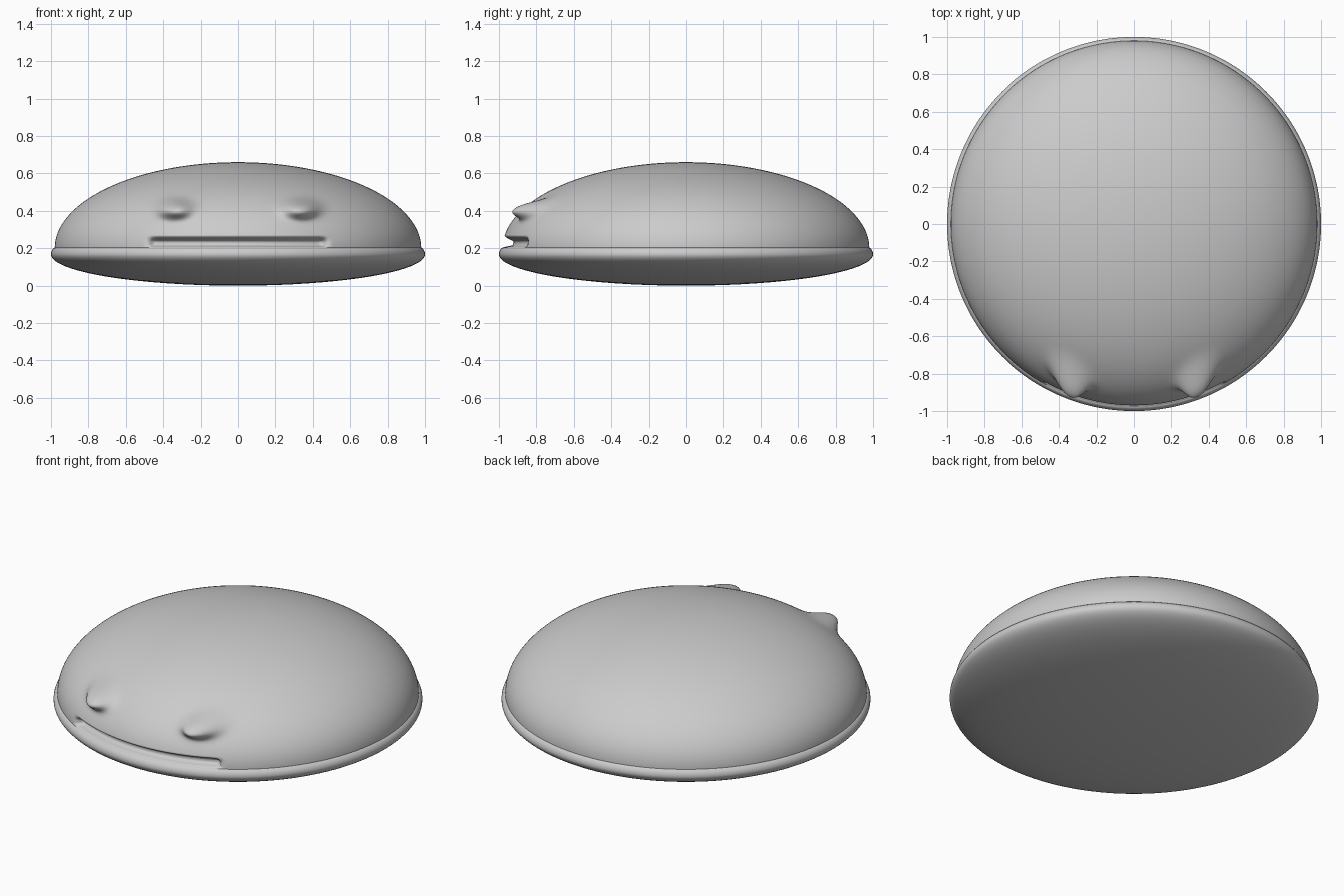
import bpy, bmesh, math

cube = bpy.data.objects.get("Cube")
if cube:
    bpy.data.objects.remove(cube, do_unlink=True)

grey = bpy.data.materials.new("plain grey")
grey.use_nodes = True
colour = (0.6, 0.6, 0.6, 1)
grey.diffuse_color = colour
grey.node_tree.nodes["Principled BSDF"].inputs["Base Color"].default_value = colour

SEGMENTS = 320


def lathe(name, profile, shape=None):
    """Turn (radius, z) points about z, pole to rim, then optionally reshape."""
    bm = bmesh.new()
    rings = []
    for r, z in profile:
        if r < 1e-5:
            rings.append([bm.verts.new((0, 0, z))] * SEGMENTS)
            continue
        rings.append([bm.verts.new((r * math.cos(a), r * math.sin(a), z))
                      for a in (math.tau * i / SEGMENTS for i in range(SEGMENTS))])
    for upper, lower in zip(rings, rings[1:]):
        for i in range(SEGMENTS):
            j = (i + 1) % SEGMENTS
            corners = list(dict.fromkeys((upper[i], lower[i], lower[j], upper[j])))
            bm.faces.new(corners)
    if shape:
        for v in bm.verts:
            shape(v.co)
    bmesh.ops.recalc_face_normals(bm, faces=bm.faces)
    mesh = bpy.data.meshes.new(name)
    bm.to_mesh(mesh)
    bm.free()
    mesh.materials.append(grey)
    obj = bpy.data.objects.new(name, mesh)
    bpy.context.collection.objects.link(obj)
    bpy.ops.object.select_all(action='DESELECT')
    obj.select_set(True)
    bpy.context.view_layer.objects.active = obj
    bpy.ops.object.shade_smooth_by_angle(angle=math.radians(60))
    return obj


def smooth(a, b, x):
    t = max(0, min(1, (x - a) / (b - a)))
    return t * t * (3 - 2 * t)


def sculpt_face(co):
    if co.y > -0.5:
        return
    x, z = abs(co.x), co.z
    # Brow-like eye bumps, pulled forward
    d = ((x - 0.34) / 0.09) ** 2 + ((z - 0.41) / 0.048) ** 2
    bump = 0.11 * math.exp(-d ** 1.3)
    # Mouth slit: an overhanging lip above a narrow groove
    groove = smooth(0.268, 0.232, z) * smooth(0.203, 0.218, z)
    groove *= 0.055 * smooth(0.49, 0.44, x)
    co.y += groove - bump


# Domed upper body with the face
steps = 140
dome = [(0.98 * math.sin(t), 0.2 + 0.46 * math.cos(t))
        for t in (math.pi / 2 * i / steps for i in range(steps + 1))]
lathe("domed_body", dome, sculpt_face)

# Rounded base with a lip just outside the dome
rim = [(0.97, 0.205), (0.98, 0.204), (0.988, 0.198), (0.995, 0.188), (0.999, 0.178)]
belly = [(math.cos(t), 0.168 - 0.168 * math.sin(t))
         for t in (math.pi / 2 * i / 48 for i in range(49))]
lathe("rounded_base", [(0, 0.2), (0.9, 0.2)] + rim + belly)
